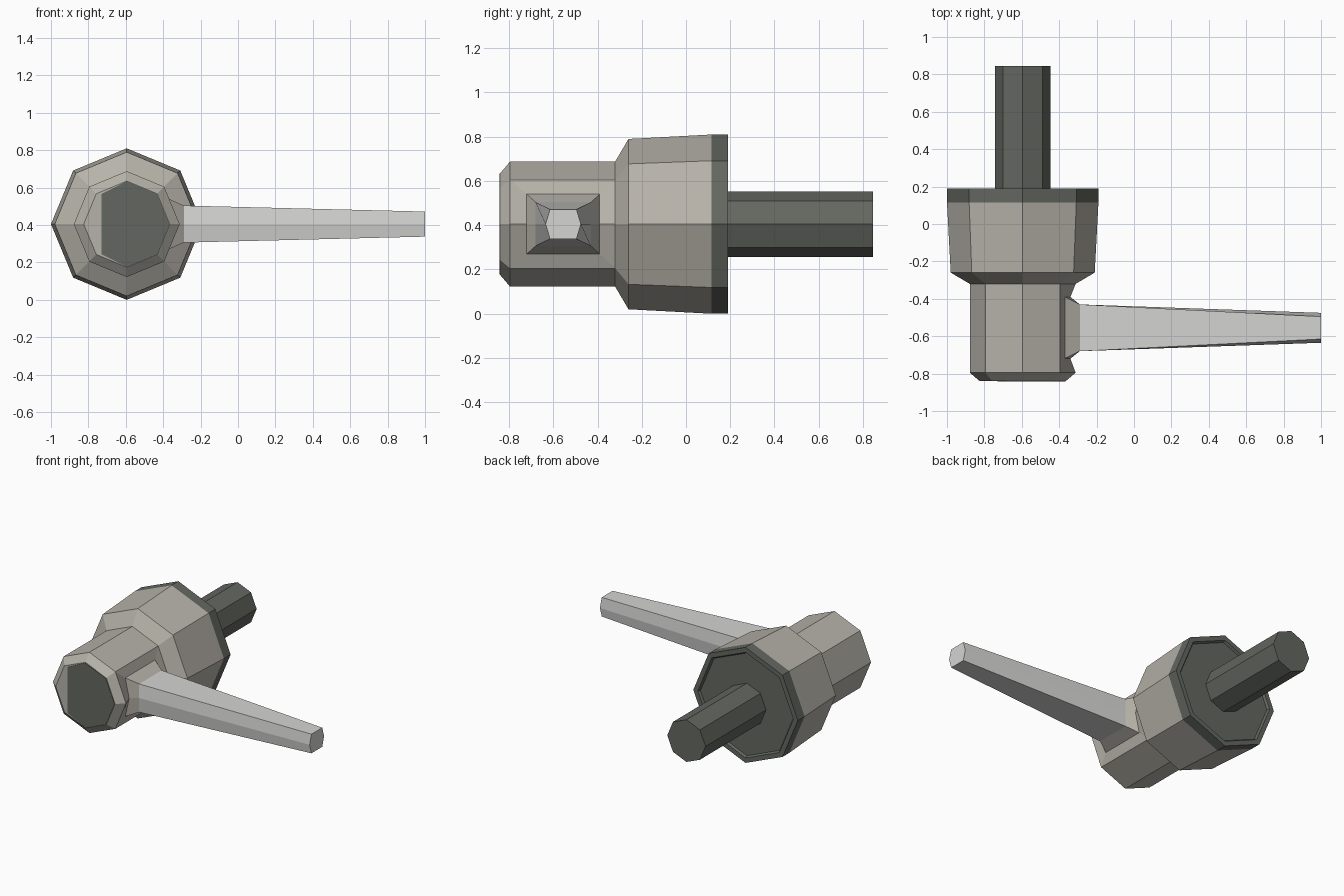
import bpy, bmesh, math

if "Cube" in bpy.data.objects:
    bpy.data.objects.remove(bpy.data.objects["Cube"])

CX, CZ = -0.595, 0.405      # main axis runs along y through this point


def material(name, rgb):
    m = bpy.data.materials.new(name)
    m.diffuse_color = (*rgb, 1.0)
    m.use_nodes = True
    m.node_tree.nodes["Principled BSDF"].inputs["Base Color"].default_value = m.diffuse_color
    return m


STONE = material("warm_grey", (0.47, 0.45, 0.40))
DARK = material("dark_grey", (0.125, 0.136, 0.117))
PALE = material("pale_grey", (0.66, 0.66, 0.65))


def ring(bm, y, r, min_x=-9):
    """Octagon around the main axis, first corner towards +x."""
    return [bm.verts.new((max(min_x, CX + r * math.cos(k * math.pi / 4)), y,
                          CZ + r * math.sin(k * math.pi / 4))) for k in range(8)]


def bridge(bm, a, b, skip=(), mat=0):
    n = len(a)
    for k in range(n):
        if k not in skip:
            f = bm.faces.new((a[k], a[(k + 1) % n], b[(k + 1) % n], b[k]))
            f.material_index = mat


def side_ring(bm, x_corner, x_mid, y0, y1, half_z, bulge=0.0):
    """Six-point ring facing +x, with a middle point on both short sides."""
    pts = [(x_corner, y0, half_z), (x_mid, y0 - bulge, 0), (x_corner, y0, -half_z),
           (x_corner, y1, -half_z), (x_mid, y1 + bulge, 0), (x_corner, y1, half_z)]
    return [bm.verts.new((x, y, CZ + z)) for x, y, z in pts]


def finish(bm, name, mats):
    bmesh.ops.recalc_face_normals(bm, faces=bm.faces)
    me = bpy.data.meshes.new(name)
    bm.to_mesh(me)
    bm.free()
    for m in mats:
        me.materials.append(m)
    ob = bpy.data.objects.new(name, me)
    bpy.context.collection.objects.link(ob)
    return ob


# Hub body: stepped octagonal barrel with a dark rim and shallow dark back
bm = bmesh.new()
profile = [(-0.84, 0.23), (-0.795, 0.283), (-0.32, 0.283), (-0.26, 0.385),
           (0.115, 0.405), (0.19, 0.405), (0.19, 0.37), (0.175, 0.36)]
rings = [ring(bm, y, r) for y, r in profile]
for i in range(len(rings) - 1):
    bridge(bm, rings[i], rings[i + 1], skip=(0, 7) if i == 1 else (),
           mat=1 if i >= 4 else 0)
bm.faces.new(rings[0])
bm.faces.new(rings[-1]).material_index = 1

# Dented socket and raised collar on the +x side of the barrel
a, b = rings[1], rings[2]
opening = [a[1], a[0], a[7], b[7], b[0], b[1]]
dent = side_ring(bm, -0.37, -0.34, -0.72, -0.39, 0.135)
collar = side_ring(bm, -0.29, -0.29, -0.68, -0.43, 0.099)
bridge(bm, opening, dent)
bridge(bm, dent, collar)
bm.faces.new(collar)
finish(bm, "hub_body", [STONE, DARK])

# Handle: tapers from a rectangular root to a six-sided tip
bm = bmesh.new()
root = side_ring(bm, -0.29, -0.29, -0.68, -0.43, 0.099)
tip = side_ring(bm, 1.0, 1.0, -0.615, -0.495, 0.067, bulge=0.02)
bridge(bm, root, tip)
bm.faces.new(tip)
bm.faces.new(root)
finish(bm, "handle", [PALE])

# Rear shaft
bm = bmesh.new()
start, end = ring(bm, 0.17, 0.148), ring(bm, 0.845, 0.148)
bridge(bm, start, end)
bm.faces.new(start)
bm.faces.new(end)
finish(bm, "rear_shaft", [DARK])

# Dark front plate, cut short on its left side
bm = bmesh.new()
front = ring(bm, -0.843, 0.228, min_x=-0.73)
back = ring(bm, -0.838, 0.228, min_x=-0.73)
bridge(bm, front, back)
bm.faces.new(front)
bm.faces.new(back)
finish(bm, "front_plate", [DARK])
